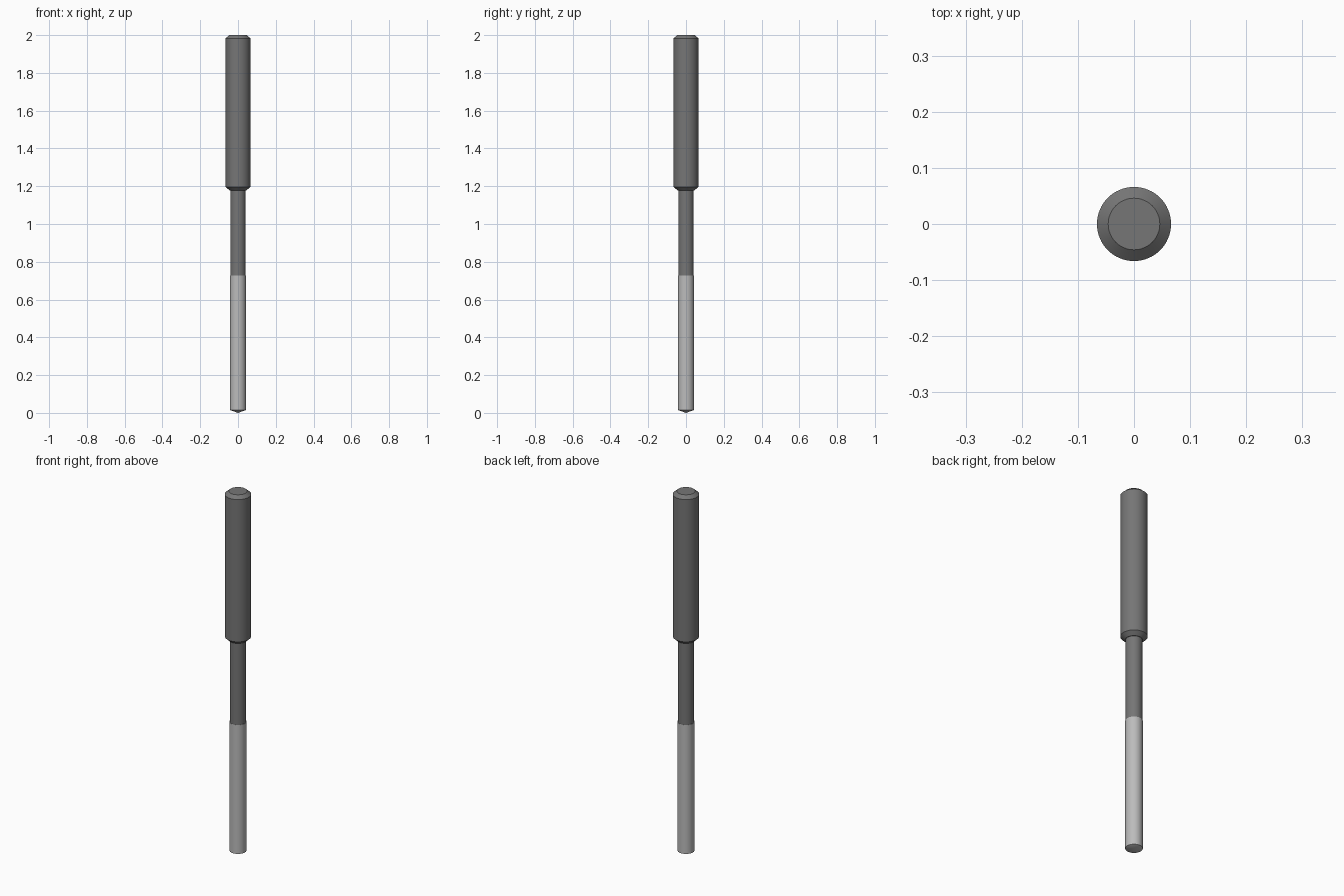
import bpy, bmesh, math

if "Cube" in bpy.data.objects:
    bpy.data.objects.remove(bpy.data.objects["Cube"])


def material(name, g):
    m = bpy.data.materials.new(name)
    m.diffuse_color = (g, g, g, 1)
    m.use_nodes = True
    m.node_tree.nodes["Principled BSDF"].inputs["Base Color"].default_value = m.diffuse_color
    return m


def lathe(name, profile, mat, n=64):
    """Revolve (radius, z) points around z, capping or closing to a tip."""
    bm = bmesh.new()
    rings = []
    for r, z in profile:
        count = n if r > 0 else 1
        rings.append([bm.verts.new((r * math.cos(2 * math.pi * i / n),
                                    r * math.sin(2 * math.pi * i / n), z))
                      for i in range(count)])
    for a, b in zip(rings, rings[1:]):
        for i in range(n):
            j = (i + 1) % n
            if len(a) == 1:
                bm.faces.new((a[0], b[j], b[i]))
            else:
                bm.faces.new((a[i], a[j], b[j], b[i]))
    for ring in (rings[0], rings[-1]):
        if len(ring) > 1:
            bm.faces.new(ring)
    bmesh.ops.recalc_face_normals(bm, faces=bm.faces)
    me = bpy.data.meshes.new(name)
    bm.to_mesh(me)
    bm.free()
    ob = bpy.data.objects.new(name, me)
    bpy.context.collection.objects.link(ob)
    me.materials.append(mat)
    bpy.ops.object.select_all(action='DESELECT')
    ob.select_set(True)
    bpy.context.view_layer.objects.active = ob
    bpy.ops.object.shade_smooth_by_angle(angle=math.radians(15))
    return ob


dark = material("dark_grey", 0.18)
light = material("light_grey", 0.5)

# Cutting length with a shallow conical point
lathe("cutting_length", [(0, 0), (0.0425, 0.015), (0.0425, 0.727)], light)

# Slightly thinner neck
lathe("neck", [(0.041, 0.727), (0.041, 1.19)], dark)

# Shank, chamfered at both ends
lathe("shank", [(0.041, 1.178), (0.046, 1.179), (0.066, 1.197),
                (0.066, 1.983), (0.046, 2.0)], dark)
